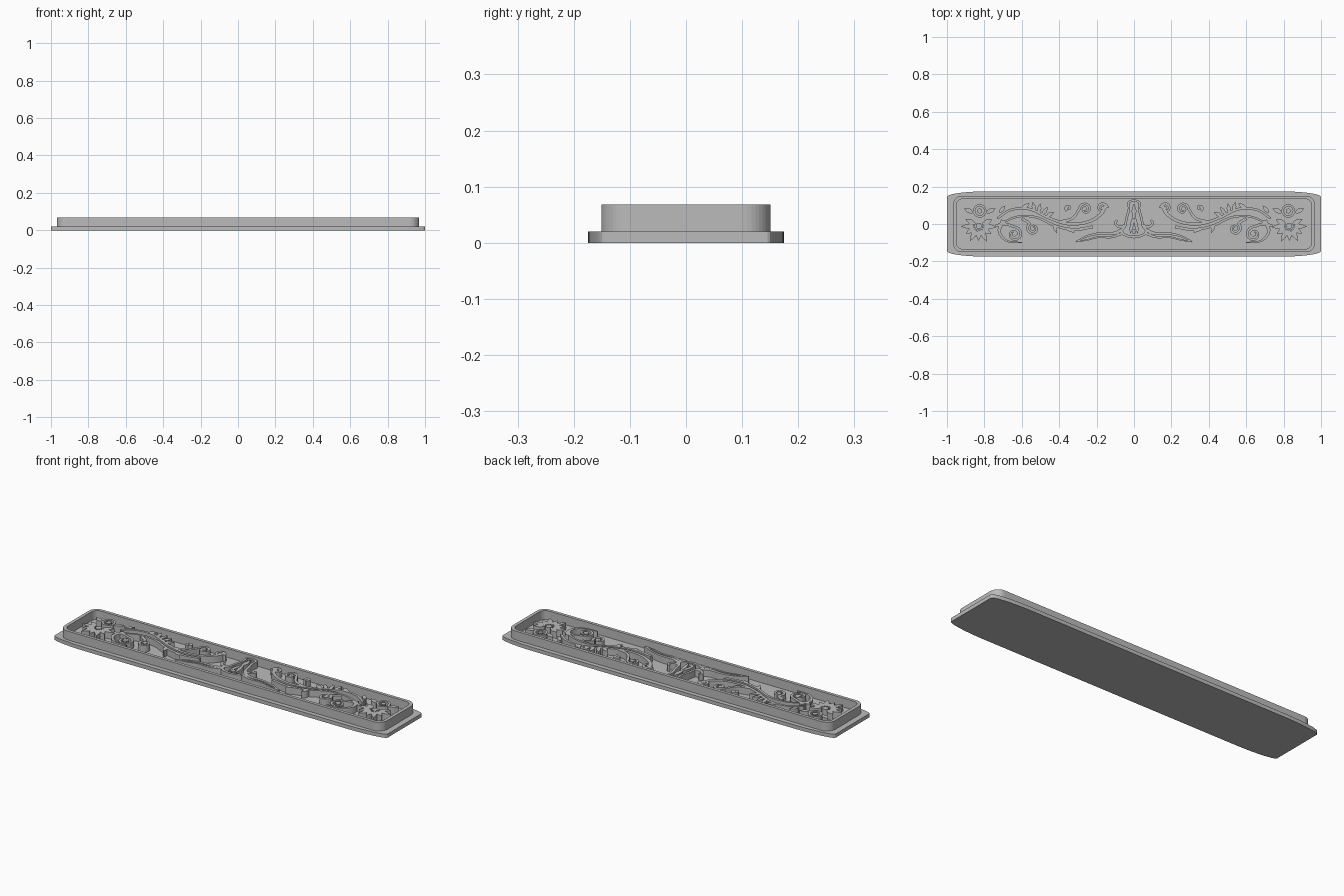
import bpy, bmesh
from math import sin, cos, pi, radians
from mathutils import Vector

old = bpy.data.objects.get("Cube")
if old:
    bpy.data.objects.remove(old)

grey = bpy.data.materials.new("plain grey")
grey.use_nodes = True
colour = (0.5, 0.5, 0.5, 1)
grey.diffuse_color = colour
grey.node_tree.nodes["Principled BSDF"].inputs["Base Color"].default_value = colour

FLOOR, RELIEF, RIM = 0.02, 0.036, 0.048


def make_part(name, bm, base, height, mirrored=False):
    """Turn flat faces into a raised part standing on the given base height."""
    bm.normal_update()
    for f in bm.faces:
        if f.normal.z < 0:
            f.normal_flip()
    mesh = bpy.data.meshes.new(name)
    bm.to_mesh(mesh)
    bm.free()
    mesh.materials.append(grey)
    obj = bpy.data.objects.new(name, mesh)
    obj.location.z = base
    bpy.context.collection.objects.link(obj)
    if mirrored:
        mod = obj.modifiers.new("mirror", 'MIRROR')
        mod.use_mirror_merge = False
    mod = obj.modifiers.new("height", 'SOLIDIFY')
    mod.thickness = height
    mod.offset = 1
    return obj


def polygon(bm, pts):
    bm.faces.new([bm.verts.new((p[0], p[1], 0)) for p in pts])


def band(bm, a, b, closed=False):
    """Strip of quads between two matching point rows."""
    va = [bm.verts.new((p[0], p[1], 0)) for p in a]
    vb = [bm.verts.new((p[0], p[1], 0)) for p in b]
    n = len(va)
    for i in range(n if closed else n - 1):
        j = (i + 1) % n
        bm.faces.new((va[i], va[j], vb[j], vb[i]))


def rounded(hx, hy, rx, ry, steps=10):
    """Rectangle outline with elliptical corners."""
    pts = []
    for k, (sx, sy) in enumerate(((1, 1), (-1, 1), (-1, -1), (1, -1))):
        for i in range(steps + 1):
            a = (k + i / steps) * pi / 2
            pts.append((sx * (hx - rx) + rx * cos(a), sy * (hy - ry) + ry * sin(a)))
    return pts


def smooth(pts, steps=6):
    """Catmull-Rom path through the points."""
    p = [Vector(q) for q in pts]
    p = [p[0] * 2 - p[1]] + p + [p[-1] * 2 - p[-2]]
    out = []
    for i in range(1, len(p) - 2):
        a, b, c, d = p[i - 1:i + 3]
        for k in range(steps):
            t = k / steps
            out.append((b * 2 + (c - a) * t + (a * 2 - b * 5 + c * 4 - d) * t * t
                        + (b * 3 - a - c * 3 + d) * t ** 3) / 2)
    return out + [p[-2]]


def stroke(bm, path, start, end):
    """Tapering ribbon that swells in the middle."""
    left, right = [], []
    n = len(path) - 1
    for i, p in enumerate(path):
        t = i / n
        d = (path[min(i + 1, n)] - path[max(i - 1, 0)]).normalized()
        w = (start + (end - start) * t) / 2
        side = Vector((-d.y, d.x)) * w
        left.append(p + side)
        right.append(p - side)
    band(bm, left, right)


def curl(bm, centre, radius, angle, turns, tail=(), width=0.016):
    """Spiral with a bead at its eye and an optional tail leading in."""
    c = Vector(centre)
    n = 26
    path = []
    for i in range(n + 1):
        t = i / n
        a = radians(angle) + turns * 2 * pi * t
        path.append(c + Vector((cos(a), sin(a))) * radius * (1 - 0.72 * t))
    if tail:
        path = smooth(list(tail) + [path[0]])[:-1] + path
    stroke(bm, path, width, 0.009)
    disc(bm, c, radius * 0.3)


def disc(bm, c, r, n=14):
    polygon(bm, [(c[0] + r * cos(2 * pi * i / n), c[1] + r * sin(2 * pi * i / n)) for i in range(n)])


def leaf(bm, root, angle, length, width):
    """Pointed leaf outline."""
    a = radians(angle)
    d, s = Vector((cos(a), sin(a))), Vector((-sin(a), cos(a)))
    shape = ((0, 0.1), (0.25, 0.4), (0.5, 0.5), (0.75, 0.3))
    r = Vector(root)
    pts = [r + d * length * t + s * width * w for t, w in shape]
    pts.append(r + d * length)
    pts += [r + d * length * t - s * width * w for t, w in reversed(shape)]
    polygon(bm, pts)


# Base plate with long swept corners
bm = bmesh.new()
polygon(bm, rounded(1, 0.175, 0.23, 0.03))
make_part("base_plate", bm, 0, FLOOR)

# Upright rim
bm = bmesh.new()
band(bm, rounded(0.968, 0.151, 0.05, 0.05), rounded(0.95, 0.134, 0.035, 0.035), True)
make_part("rim_wall", bm, FLOOR, RIM)

# Flowing stems
bm = bmesh.new()
stroke(bm, smooth([(.73, .03), (.66, .075), (.56, .08), (.45, .03), (.35, 0), (.25, .01), (.18, .05), (.15, .1)]), .012, .018)
stroke(bm, smooth([(.72, 0), (.62, .04), (.52, .035), (.42, -.01), (.32, -.03), (.22, -.015)]), .01, .016)
make_part("stems", bm, FLOOR, RELIEF, True)

# Curls growing from the stems
bm = bmesh.new()
curl(bm, (.17, .085), .027, 180, -1.2)
curl(bm, (.26, .08), .032, 0, 1.3, [(.4, .01), (.33, .03)])
curl(bm, (.35, .085), .016, -60, 1)
curl(bm, (.64, -.055), .04, 90, 1.3, [(.74, -.01), (.69, 0)])
curl(bm, (.54, -.025), .032, 60, -1.3, [(.6, .03)])
stroke(bm, smooth([(.7, .02), (.72, -.04), (.68, -.09), (.6, -.1)]), .022, .006)
make_part("curls", bm, FLOOR, RELIEF, True)

# Leaves along the stems
bm = bmesh.new()
for i in range(4):
    leaf(bm, (.53 - .02 * i, .07 - .01 * i), 75 + 25 * i, .05, .022)
for x, y, a in ((.6, .085, 150), (.43, .0, -110), (.36, -.02, -150), (.72, .06, 130)):
    leaf(bm, (x, y), a, .05, .022)
make_part("stem_leaves", bm, FLOOR, RELIEF, True)

# Flower: ringed bloom above a fan of petals
bm = bmesh.new()
bloom = (.825, .07)
ring = [[(bloom[0] + r * cos(i * pi / 12), bloom[1] + r * sin(i * pi / 12)) for i in range(24)] for r in (.036, .024)]
band(bm, ring[0], ring[1], True)
disc(bm, bloom, .013)
heart = Vector((.83, -.01))
disc(bm, heart, .016)
for i in range(9):
    a = 155 + i * 29
    r = heart + Vector((cos(radians(a)), sin(radians(a)))) * .02
    leaf(bm, r, a, .075 if i % 2 else .06, .027)
for s in (-1, 1):
    leaf(bm, (.825 + s * .035, .06), 90 - s * 65, .055, .025)
make_part("flowers", bm, FLOOR, RELIEF, True)

# Ribbons beside the centre piece
bm = bmesh.new()
stroke(bm, smooth([(.06, -.03), (.11, -.05), (.18, -.05), (.25, -.065), (.31, -.095)]), .02, .008)
stroke(bm, smooth([(.06, -.05), (.12, -.07), (.19, -.07), (.25, -.085), (.31, -.095)]), .014, .006)
stroke(bm, smooth([(.05, -.01), (.08, -.015), (.1, .005), (.09, .02)]), .016, .012)
make_part("ribbons", bm, FLOOR, RELIEF, True)

# Centre piece: bell-shaped outline with inner drop shapes
bm = bmesh.new()
side = smooth([(0, .128), (.028, .115), (.027, .08), (.04, .03), (.048, -.01), (.068, -.04), (.04, -.062), (0, -.07)])
stroke(bm, side, .012, .014)
leaf(bm, (.02, -.05), 100, .1, .02)
make_part("centre_outline", bm, FLOOR, RELIEF, True)
bm = bmesh.new()
leaf(bm, (0, .03), 90, .08, .026)
disc(bm, (0, -.04), .012)
make_part("centre_drop", bm, FLOOR, RELIEF)
